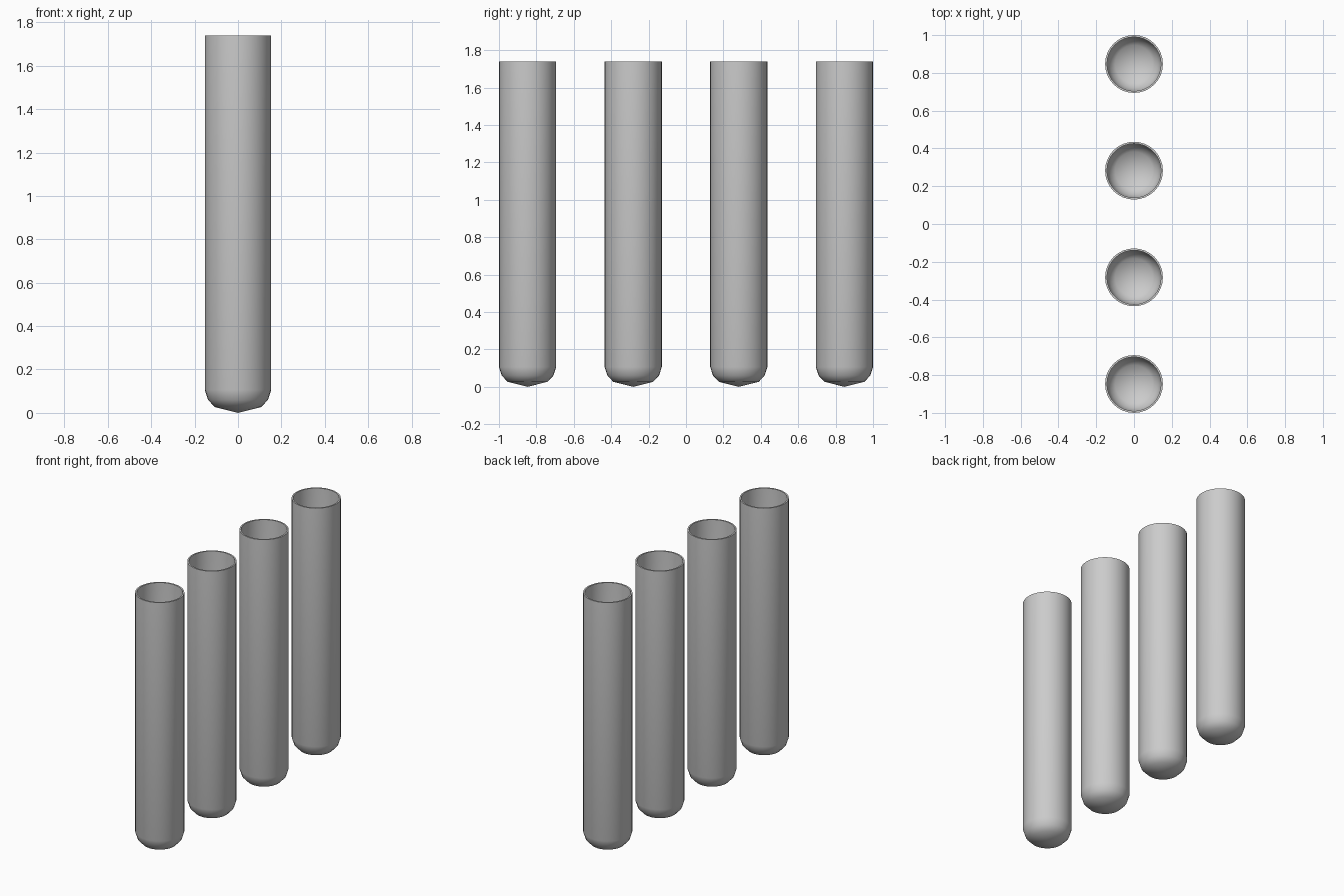
import bpy, bmesh, math

if "Cube" in bpy.data.objects:
    bpy.data.objects.remove(bpy.data.objects["Cube"])

SIDES = 32
# Closed-bottom tube profile (radius, height): outside tip up to the rim, then down inside
PROFILE = [(0, 0), (0.107, 0.027), (0.138, 0.06), (0.153, 0.106), (0.153, 1.74),
           (0.143, 1.74), (0.143, 0.108), (0.128, 0.067), (0.1, 0.037), (0, 0.012)]


def make_tube(name, y):
    bm = bmesh.new()
    verts = [bm.verts.new((r, 0, z)) for r, z in PROFILE]
    edges = [bm.edges.new(pair) for pair in zip(verts, verts[1:])]
    bmesh.ops.spin(bm, geom=verts + edges, cent=(0, 0, 0), axis=(0, 0, 1),
                   angle=math.tau, steps=SIDES, use_merge=True)
    bmesh.ops.remove_doubles(bm, verts=bm.verts, dist=0.0005)
    bmesh.ops.recalc_face_normals(bm, faces=bm.faces)
    mesh = bpy.data.meshes.new(name)
    bm.to_mesh(mesh)
    bm.free()
    obj = bpy.data.objects.new(name, mesh)
    obj.location.y = y
    bpy.context.collection.objects.link(obj)
    bpy.ops.object.select_all(action='DESELECT')
    obj.select_set(True)
    bpy.context.view_layer.objects.active = obj
    bpy.ops.object.shade_smooth_by_angle(angle=math.radians(50))


# Row of four evenly spaced open tubes
for i in range(4):
    make_tube(f"test_tube_{i + 1}", -0.847 + i * 0.847 * 2 / 3)
